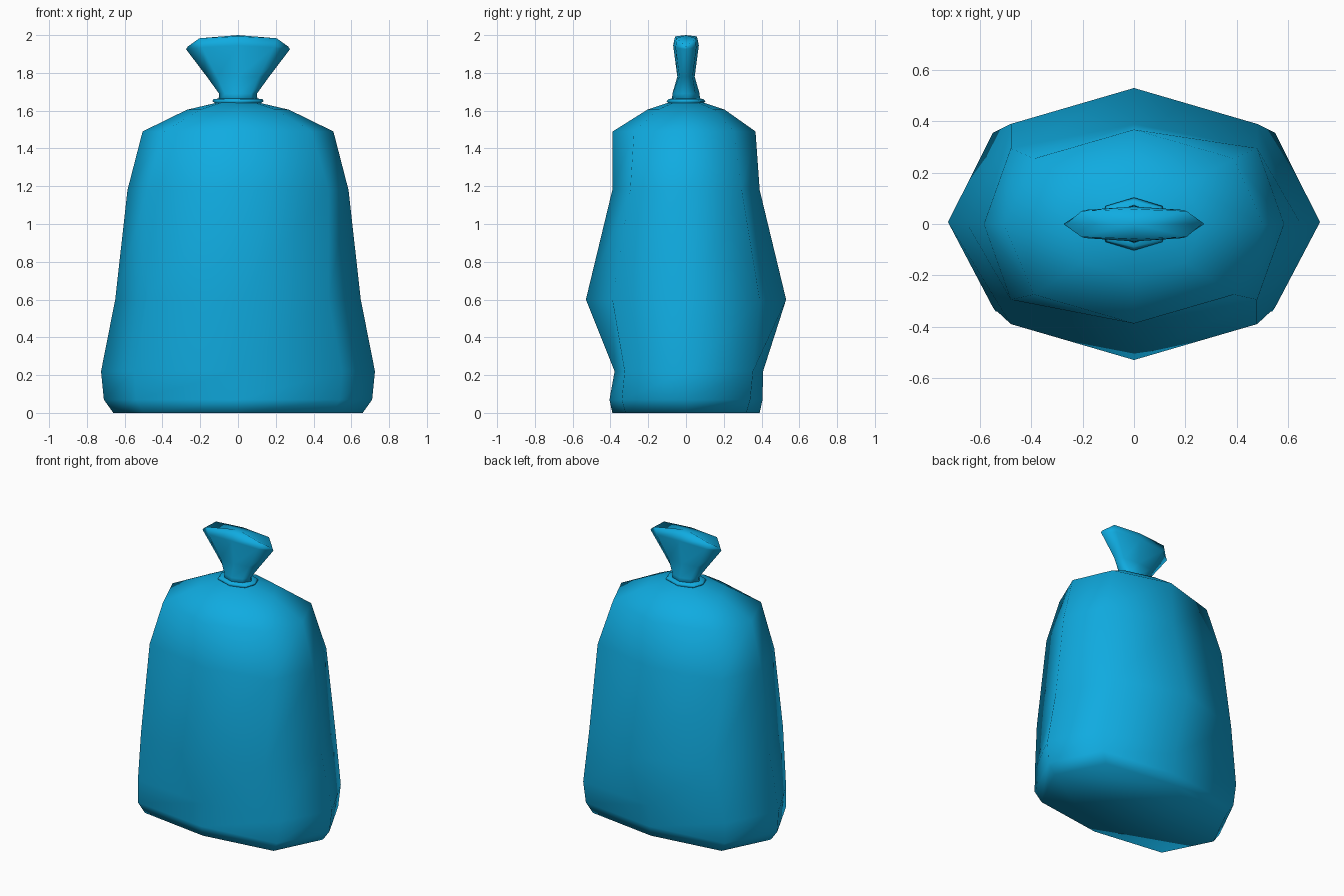
import bpy, bmesh

old = bpy.data.objects.get("Cube")
if old:
    bpy.data.objects.remove(old)

blue = bpy.data.materials.new("bag blue")
blue.use_nodes = True
blue.diffuse_color = (0.005, 0.41, 0.75, 1)
blue.node_tree.nodes["Principled BSDF"].inputs["Base Color"].default_value = blue.diffuse_color


def ring(bm, end, corner_x, corner_y, mid, z, shift=0, corner_drop=0, end_drop=0):
    """Eight-sided section: two pointed ends, four corners, two middles."""
    verts = []
    for i in range(8):
        sx = (1, 1, 0, -1, -1, -1, 0, 1)[i]
        sy = (0, 1, 1, 1, 0, -1, -1, -1)[i]
        if sy == 0:
            p = (sx * end, shift / 2, z - end_drop)
        elif sx == 0:
            p = (0, sy * mid + shift, z)
        else:
            p = (sx * corner_x, sy * corner_y + shift, z - corner_drop)
        verts.append(bm.verts.new(p))
    return verts


def loft(name, sections, cap_bottom=False, top_z=None):
    bm = bmesh.new()
    rings = [ring(bm, *s) for s in sections]
    for low, high in zip(rings, rings[1:]):
        for i in range(8):
            j = (i + 1) % 8
            bm.faces.new((low[i], low[j], high[j], high[i]))
    if cap_bottom:
        bm.faces.new(rings[0][::-1])
    if top_z is not None:
        centre = bm.verts.new((0, 0, top_z))
        for i in range(8):
            bm.faces.new((rings[-1][i], rings[-1][(i + 1) % 8], centre))
    bmesh.ops.recalc_face_normals(bm, faces=bm.faces)
    for f in bm.faces:
        f.smooth = True
    mesh = bpy.data.meshes.new(name)
    bm.to_mesh(mesh)
    bm.free()
    mesh.materials.append(blue)
    obj = bpy.data.objects.new(name, mesh)
    bpy.context.collection.objects.link(obj)
    return obj


# Full sack, from flat base up to the shoulders
loft("bag_body", [
    (0.66, 0.50, 0.32, 0.39, 0.0),
    (0.71, 0.54, 0.34, 0.405, 0.07),
    (0.725, 0.55, 0.34, 0.393, 0.22, 0.015),
    (0.65, 0.48, 0.39, 0.53, 0.6),
    (0.585, 0.48, 0.295, 0.39, 1.18),
    (0.505, 0.39, 0.265, 0.378, 1.49, -0.01),
    (0.27, 0.20, 0.15, 0.205, 1.605),
    (0.10, 0.08, 0.06, 0.085, 1.645),
], cap_bottom=True, top_z=1.65)

# Tie around the neck
loft("neck_tie", [
    (0.10, 0.08, 0.05, 0.08, 1.625),
    (0.135, 0.11, 0.07, 0.103, 1.65),
    (0.13, 0.10, 0.065, 0.09, 1.662),
    (0.08, 0.06, 0.045, 0.07, 1.665),
], cap_bottom=True, top_z=1.67)

# Gathered top, fanned out above the tie
loft("gathered_top", [
    (0.105, 0.07, 0.05, 0.075, 1.64),
    (0.10, 0.07, 0.05, 0.072, 1.69),
    (0.165, 0.11, 0.035, 0.046, 1.78),
    (0.275, 0.19, 0.055, 0.068, 1.945, 0, 0.01, 0.02),
    (0.265, 0.205, 0.05, 0.058, 1.993, 0, 0.01, 0.053),
], cap_bottom=True, top_z=2.0)
